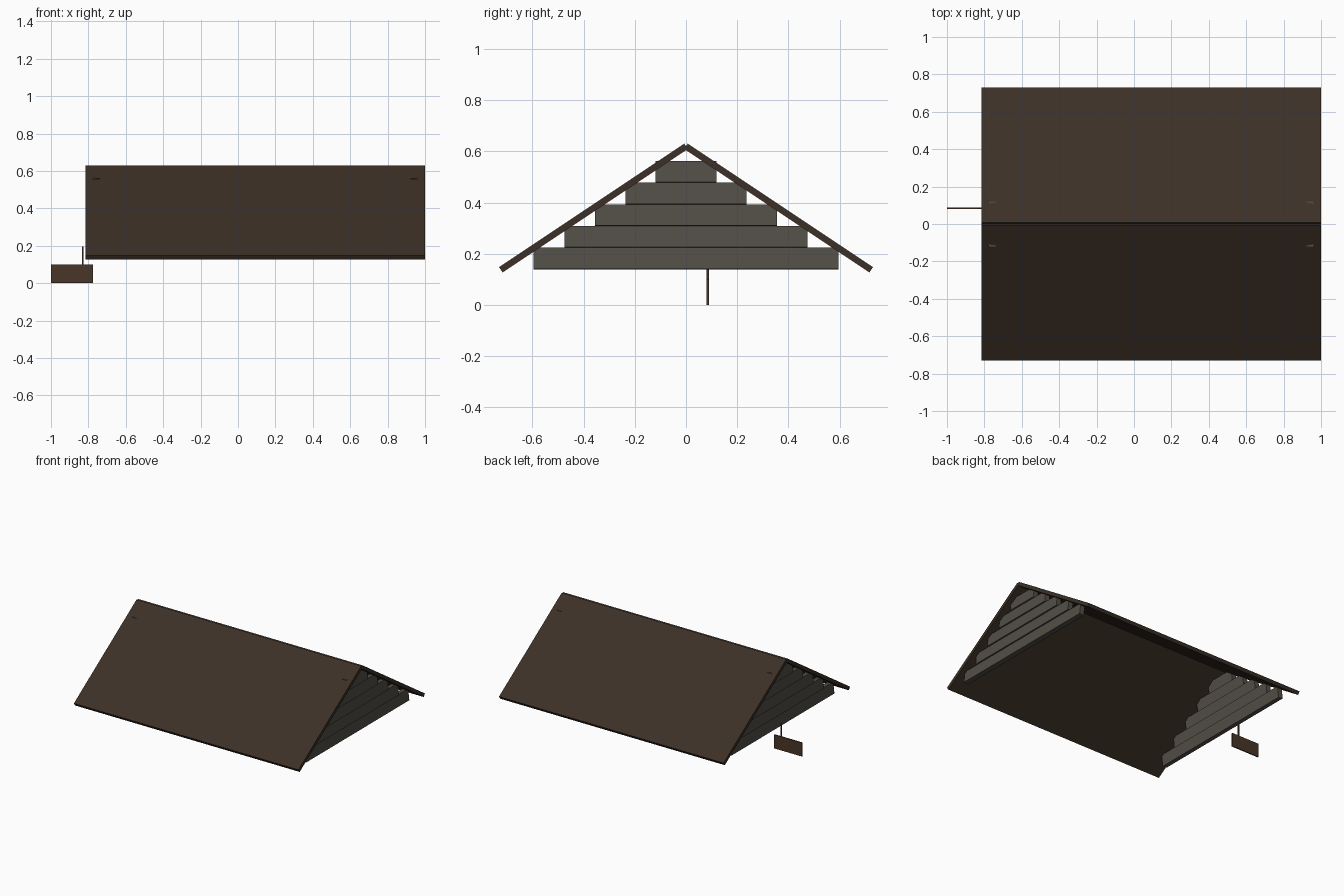
import bpy, math
from mathutils import Matrix, Vector

if "Cube" in bpy.data.objects:
    bpy.data.objects.remove(bpy.data.objects["Cube"])


def material(name, rgb):
    m = bpy.data.materials.new(name)
    m.diffuse_color = (*rgb, 1)
    m.use_nodes = True
    m.node_tree.nodes["Principled BSDF"].inputs["Base Color"].default_value = m.diffuse_color
    return m


ROOF = material("dark_roof_wood", (0.045, 0.030, 0.020))
SIDING = material("grey_siding", (0.085, 0.077, 0.063))
SIGN = material("sign_wood", (0.065, 0.036, 0.021))


def box(name, center, size, mat, rot=(0, 0, 0)):
    bpy.ops.mesh.primitive_cube_add(size=1, location=center, rotation=rot)
    o = bpy.context.object
    o.name = name
    o.scale = size
    bpy.ops.object.transform_apply(location=False, rotation=False, scale=True)
    o.data.materials.append(mat)
    return o


# Two roof slabs meeting at the ridge
X0, X1 = -0.815, 1.0
MID = (X0 + X1) / 2
RISE, RUN = 0.482, 0.723
for side, label in ((1, "back"), (-1, "front")):
    box("roof_" + label, (MID, side * RUN / 2, 0.138 + RISE / 2),
        (X1 - X0, math.hypot(RISE, RUN), 0.025), ROOF,
        (-side * math.atan2(RISE, RUN), 0, 0))

# Stepped gables of lapped boards, lower edges tilted outwards
HALF_WIDTHS = (0.595, 0.475, 0.355, 0.236, 0.119)
for side, label in ((-1, "left"), (1, "right")):
    for i, hw in enumerate(HALF_WIDTHS):
        box(f"gable_board_{label}_{i + 1}",
            (MID + side * 0.853, 0, 0.181 + 0.0845 * i),
            (0.036, 2 * hw, 0.083), SIDING, (0, -side * math.radians(6), 0))

# Hanging sign and its hanger
box("sign_board", (-0.8875, 0.085, 0.05), (0.225, 0.008, 0.1), SIGN)
box("sign_hanger", (-0.83, 0.085, 0.145), (0.009, 0.008, 0.1), ROOF)
